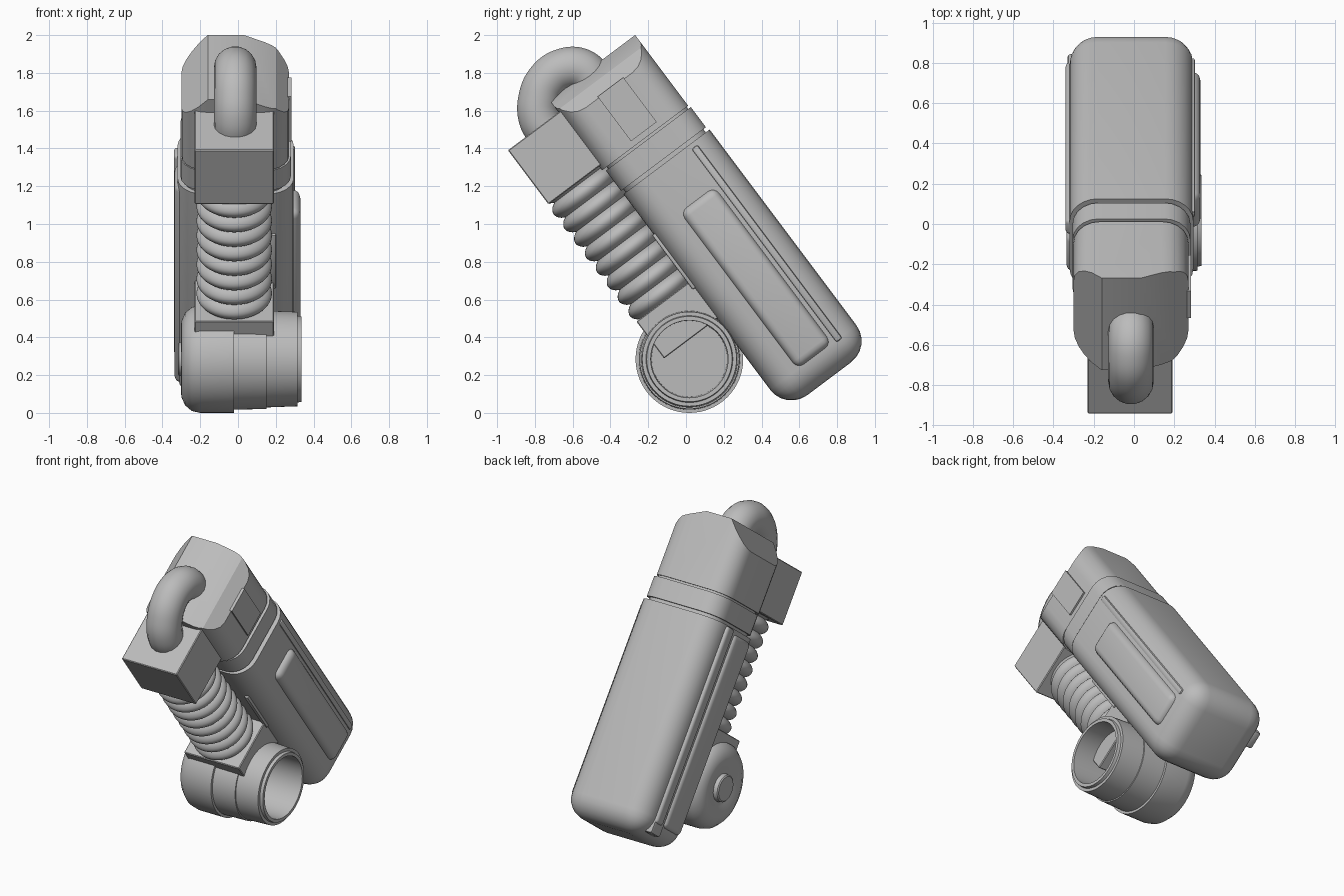
import bpy, bmesh, math
from mathutils import Vector

if "Cube" in bpy.data.objects:
    bpy.data.objects.remove(bpy.data.objects["Cube"], do_unlink=True)

# The body leans forward: local y is its depth, local z its length
TILT = math.atan2(0.6, 0.8)
MID = -0.015

grey = bpy.data.materials.new("plain grey")
grey.use_nodes = True
grey.diffuse_color = (0.5, 0.5, 0.5, 1)
grey.node_tree.nodes["Principled BSDF"].inputs["Base Color"].default_value = (0.5, 0.5, 0.5, 1)


def finish(name, bm, rotation=(TILT, 0, 0), location=(0, 0, 0), angle=35):
    bmesh.ops.recalc_face_normals(bm, faces=bm.faces)
    mesh = bpy.data.meshes.new(name)
    bm.to_mesh(mesh)
    bm.free()
    mesh.materials.append(grey)
    ob = bpy.data.objects.new(name, mesh)
    ob.rotation_euler = rotation
    ob.location = location
    bpy.context.collection.objects.link(ob)
    bpy.ops.object.select_all(action='DESELECT')
    ob.select_set(True)
    bpy.context.view_layer.objects.active = ob
    bpy.ops.object.shade_smooth_by_angle(angle=math.radians(angle))
    return ob


def block(x, y, z, radius=0, style="upright", segments=5):
    """Box from ranges; rounds upright edges, all but the top, or all."""
    bm = bmesh.new()
    bmesh.ops.create_cube(bm, size=1)
    for v in bm.verts:
        v.co = Vector([(a + b) / 2 + c * (b - a) for (a, b), c in zip((x, y, z), v.co)])

    def wanted(e):
        heights = [v.co.z for v in e.verts]
        if style == "upright":
            return abs(heights[0] - heights[1]) > 1e-4
        return style == "all" or min(heights) < z[1] - 1e-4

    if radius:
        bmesh.ops.bevel(bm, geom=[e for e in bm.edges if wanted(e)], offset=radius,
                        segments=segments, profile=0.5, affect='EDGES', clamp_overlap=True)
    return bm


def lathe(profile, steps=64):
    """Spin (height, radius) points around local z."""
    bm = bmesh.new()
    verts = [bm.verts.new((r, 0, h)) for h, r in profile]
    edges = [bm.edges.new(pair) for pair in zip(verts, verts[1:])]
    bmesh.ops.spin(bm, geom=verts + edges, axis=(0, 0, 1), cent=(0, 0, 0),
                   angle=math.tau, steps=steps, use_merge=True)
    bmesh.ops.remove_doubles(bm, verts=bm.verts, dist=1e-5)
    return bm


# Main shell with rounded lower end
finish("shell", block((-0.32, 0.295), (0.43, 1.0), (-0.31, 1.125), 0.14, "lower", 6))

# Raised side panels and rails
finish("right_panel", block((0.2, 0.33), (0.61, 0.84), (-0.17, 0.87), 0.045, "all", 4))
finish("right_rail", block((0.2, 0.303), (0.86, 0.9), (-0.18, 1.1), 0.012, "all", 2))
finish("left_panel", block((-0.335, -0.2), (0.52, 0.74), (-0.2, 1.1), 0.03, "all", 3))
finish("left_rail", block((-0.34, -0.2), (0.77, 0.86), (-0.2, 1.12), 0.02, "all", 3))
finish("side_fin", block((0.17, 0.2), (0.42, 0.455), (0.5, 0.86), 0.008, "all", 2))
finish("lower_tab", block((-0.33, -0.26), (0.74, 0.86), (-0.27, -0.1), 0.015, "all", 2))

# Neck filling the thin gaps, and the collar band
finish("neck", block((-0.29, 0.26), (0.445, 0.975), (1.0, 1.4), 0.12))
finish("collar_band", block((-0.305, 0.28), (0.43, 0.992), (1.147, 1.28), 0.13))

# Top cap, with the crown sloping down towards both sides
cap = block((-0.3, 0.27), (0.415, 0.985), (1.294, 1.762), 0.13)
for a, b in [((0.03, 1.762), (0.2, 1.69)), ((0.2, 1.69), (0.28, 1.6)),
             ((-0.16, 1.762), (-0.3, 1.61))]:
    side = 1 if b[0] > 0 else -1
    normal = Vector((side * (a[1] - b[1]), 0, abs(b[0] - a[0])))
    bmesh.ops.bisect_plane(cap, geom=cap.verts[:] + cap.edges[:] + cap.faces[:],
                           plane_co=(a[0], 0, a[1]), plane_no=normal, clear_outer=True)
    bmesh.ops.holes_fill(cap, edges=[e for e in cap.edges if e.is_boundary])
finish("top_cap", cap, angle=25)
finish("cap_side_plate", block((0.2, 0.282), (0.63, 0.8), (1.325, 1.62)))

# Square head and foot of the bellows
finish("head_block", block((-0.23, 0.19), (0.08, 0.45), (1.32, 1.678), 0.005, "all", 1))
finish("foot_block", block((-0.23, 0.19), (0.08, 0.455), (0.3, 0.545), 0.005, "all", 1))

# Bellows: evenly spaced rounded ribs
RIBS, PITCH, STEPS = 8, 0.096, 10
ribs = [(0.54 + PITCH * i / STEPS,
         0.16 + 0.04 * abs(math.sin(math.pi * i / STEPS)) ** 0.7)
        for i in range(RIBS * STEPS + 3)]
foot = Vector((-0.02, 0.27, 0))
foot.rotate(bpy.data.objects["shell"].rotation_euler)
finish("bellows", lathe(ribs, 48), location=foot, angle=60)

# Bent hose from the head block into the cap
curve = bpy.data.curves.new("hose", 'CURVE')
curve.dimensions = '3D'
curve.bevel_depth = 0.113
curve.bevel_resolution = 7
path = [(0.305, 1.62), (0.315, 1.71), (0.375, 1.795), (0.47, 1.848),
        (0.57, 1.845), (0.645, 1.79), (0.665, 1.69)]
spline = curve.splines.new('BEZIER')
spline.bezier_points.add(len(path) - 1)
for point, (depth, height) in zip(spline.bezier_points, path):
    point.co = (MID, depth, height)
    point.handle_left_type = point.handle_right_type = 'AUTO'
spline.use_smooth = True
curve.materials.append(grey)
hose = bpy.data.objects.new("hose", curve)
hose.rotation_euler = (TILT, 0, 0)
bpy.context.collection.objects.link(hose)

# Cross pipe: domed closed end with a disc, stepped barrel, open bore
pipe = [(-0.318, 0), (-0.318, 0.08), (-0.312, 0.088), (-0.285, 0.092), (-0.288, 0.12),
        (-0.302, 0.16), (-0.3, 0.2), (-0.28, 0.245), (-0.245, 0.275), (-0.2, 0.285),
        (-0.02, 0.285), (-0.02, 0.268), (0.15, 0.264), (0.15, 0.256), (0.315, 0.25),
        (0.315, 0.23), (0.335, 0.226), (0.335, 0.205), (-0.12, 0.2), (-0.12, 0)]
finish("cross_pipe", lathe(pipe), rotation=(0, math.pi / 2, 0), location=(0, 0.018, 0.285))
